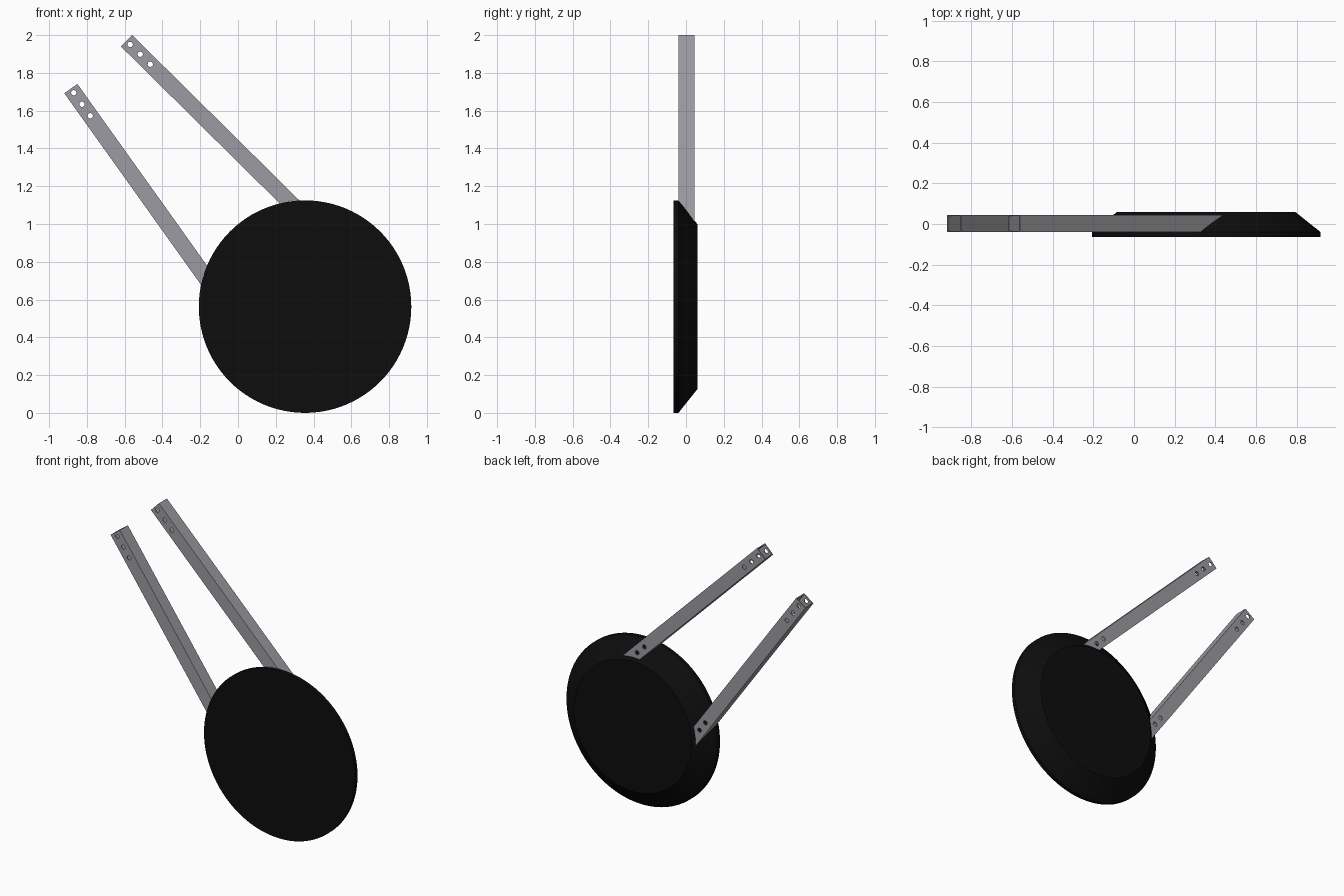
import bpy
import bmesh
import math
from mathutils import Matrix, Vector

if "Cube" in bpy.data.objects:
    bpy.data.objects.remove(bpy.data.objects["Cube"])


def material(name, rgb):
    m = bpy.data.materials.new(name)
    m.use_nodes = True
    m.diffuse_color = (*rgb, 1)
    m.node_tree.nodes["Principled BSDF"].inputs["Base Color"].default_value = (*rgb, 1)
    return m


def add_object(name, bm, mat):
    bmesh.ops.recalc_face_normals(bm, faces=bm.faces)
    mesh = bpy.data.meshes.new(name)
    bm.to_mesh(mesh)
    bm.free()
    mesh.materials.append(mat)
    ob = bpy.data.objects.new(name, mesh)
    bpy.context.scene.collection.objects.link(ob)
    return ob


def smooth(ob):
    bpy.ops.object.select_all(action="DESELECT")
    ob.select_set(True)
    bpy.context.view_layer.objects.active = ob
    bpy.ops.object.shade_smooth_by_angle(angle=math.radians(30))


black = material("matte black", (0.004, 0.004, 0.004))
grey = material("metal grey", (0.33, 0.33, 0.36))

# Disc: lathed profile with a short rim and a bevelled back
CENTRE = Vector((0.355, 0, 0.5625))
profile = [(0, -0.065), (0.5625, -0.065), (0.5625, -0.04), (0.437, 0.06), (0, 0.06)]
bm = bmesh.new()
verts = [bm.verts.new(CENTRE + Vector((r, y, 0))) for r, y in profile]
edges = [bm.edges.new(pair) for pair in zip(verts, verts[1:])]
bmesh.ops.spin(bm, geom=verts + edges, cent=CENTRE, axis=(0, 1, 0),
               angle=math.tau, steps=96)
bmesh.ops.remove_doubles(bm, verts=bm.verts, dist=0.0001)
smooth(add_object("round_disc", bm, black))

# Arms: square tubes with three bolt holes at each end
WIDTH, WALL, LENGTH = 0.085, 0.006, 1.4
HOLE_RADIUS, MARGIN, PITCH = 0.014, 0.027, 0.075


def box(name, length, width):
    bm = bmesh.new()
    bmesh.ops.create_cube(bm, size=1, matrix=Matrix.Translation((LENGTH / 2, 0, 0))
                          @ Matrix.Diagonal((length, width, width, 1)))
    return add_object(name, bm, grey)


def hole_cutter():
    bm = bmesh.new()
    first = [MARGIN + PITCH * i for i in range(3)]
    for x in first + [LENGTH - x for x in first]:
        bmesh.ops.create_cone(bm, cap_ends=True, segments=20, radius1=HOLE_RADIUS,
                              radius2=HOLE_RADIUS, depth=2 * WIDTH,
                              matrix=Matrix.Translation((x, 0, 0))
                              @ Matrix.Rotation(math.pi / 2, 4, "X"))
    return add_object("hole_cutter", bm, grey)


def cut(ob, cutter):
    cutter.hide_render = True
    mod = ob.modifiers.new("cut", "BOOLEAN")
    mod.operation, mod.solver, mod.object = "DIFFERENCE", "EXACT", cutter
    bpy.context.view_layer.update()
    result = bpy.data.meshes.new_from_object(
        ob.evaluated_get(bpy.context.evaluated_depsgraph_get()))
    ob.modifiers.clear()
    ob.data = result
    bpy.data.objects.remove(cutter)


def arm(name, end, direction):
    tube = box(name, LENGTH, WIDTH)
    cut(tube, box("bore_cutter", LENGTH * 1.1, WIDTH - 2 * WALL))
    cut(tube, hole_cutter())
    # Swing the tube from +x to its slope in the xz plane
    dx, dz = direction
    tube.data.transform(Matrix.Translation((end[0], 0.002, end[1]))
                        @ Matrix.Rotation(math.atan2(-dz, dx), 4, "Y"))
    smooth(tube)


arm("upper_arm", (-0.59, 1.97), (0.711, -0.703))
arm("lower_arm", (-0.885, 1.717), (0.581, -0.814))
